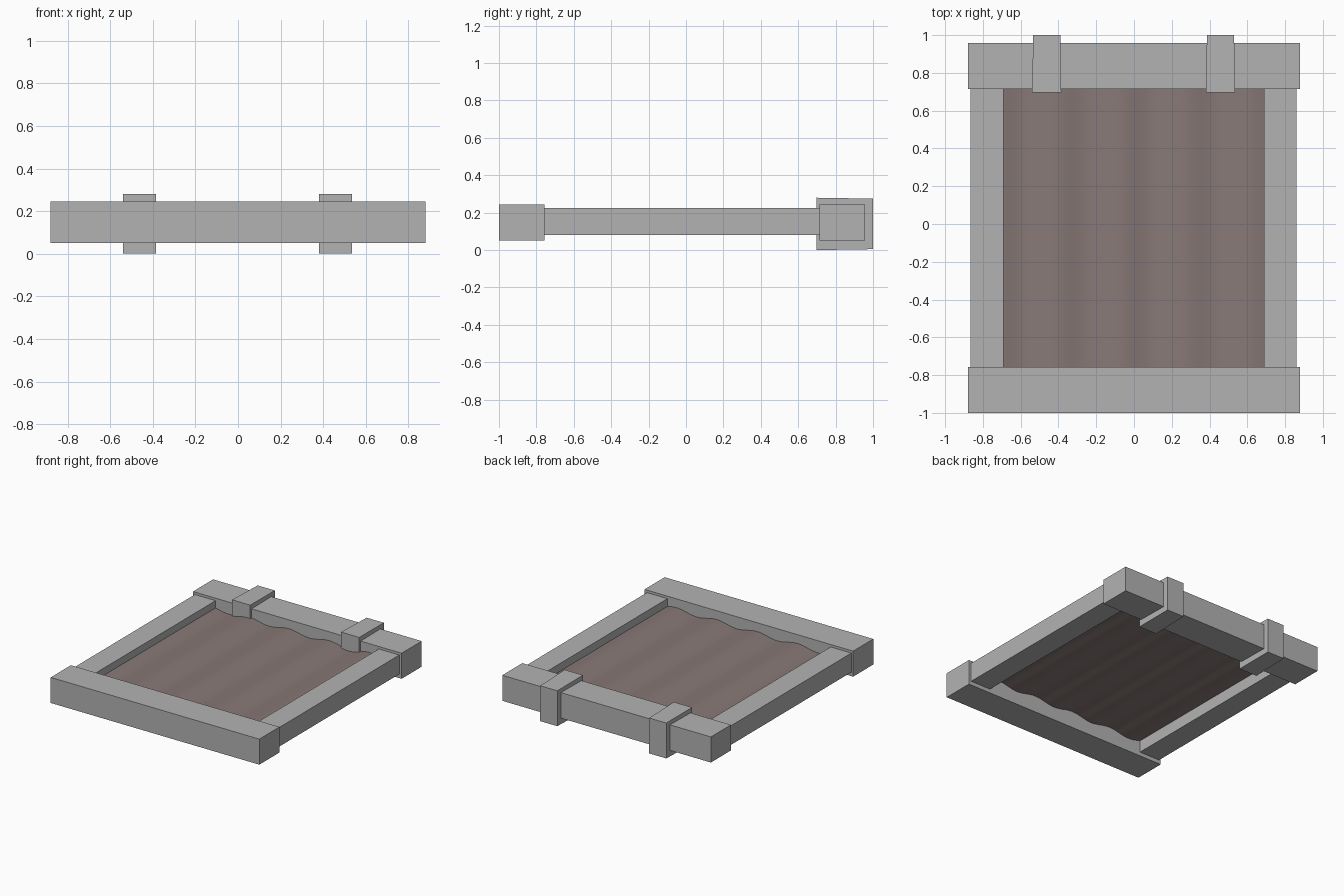
import bpy, bmesh, math

old = bpy.data.objects.get("Cube")
if old:
    bpy.data.objects.remove(old, do_unlink=True)


def material(name, rgb):
    m = bpy.data.materials.new(name)
    m.use_nodes = True
    m.diffuse_color = (*rgb, 1)
    m.node_tree.nodes["Principled BSDF"].inputs["Base Color"].default_value = (*rgb, 1)
    return m


grey = material("frame grey", (0.45, 0.45, 0.45))
brown = material("dusty brown", (0.246, 0.19, 0.185))


def finish(name, bm, mat):
    mesh = bpy.data.meshes.new(name)
    bm.to_mesh(mesh)
    bm.free()
    mesh.materials.append(mat)
    obj = bpy.data.objects.new(name, mesh)
    bpy.context.collection.objects.link(obj)
    return obj


def box(name, x, y, z, taper=0):
    """Box between x, y, z ranges; taper shrinks the back face."""
    bm = bmesh.new()
    bmesh.ops.create_cube(bm, size=1)
    for v in bm.verts:
        back = taper if v.co.y > 0 else 0
        sx, sz = math.copysign(back, v.co.x), math.copysign(back, v.co.z)
        v.co = (x[v.co.x > 0] - sx, y[v.co.y > 0], z[v.co.z > 0] - sz)
    return finish(name, bm, grey)


# Cross rails at both ends
box("front_rail", (-0.88, 0.88), (-1, -0.757), (0.05, 0.245))
box("back_rail", (-0.88, 0.88), (0.715, 0.957), (0.05, 0.245))

# Side rails and the straps around the back rail
for side, xs, xb in (("left", (0.687, 0.86), (0.381, 0.535)),
                     ("right", (-0.865, -0.69), (-0.539, -0.385))):
    box(side + "_side_rail", xs, (-0.8, 0.76), (0.08, 0.226))
    box(side + "_strap", xb, (0.697, 1), (0, 0.28), taper=0.005)

# Rippled sheet stretched inside the frame
bm = bmesh.new()
bmesh.ops.create_grid(bm, x_segments=48, y_segments=1, size=1)
for v in bm.verts:
    x = v.co.x * 0.72
    v.co = (x, -0.78 if v.co.y < 0 else 0.74,
            0.165 + 0.013 * math.cos(math.tau * (x + 0.07) / 0.34))
sheet = finish("rippled_sheet", bm, brown)
for p in sheet.data.polygons:
    p.use_smooth = True
